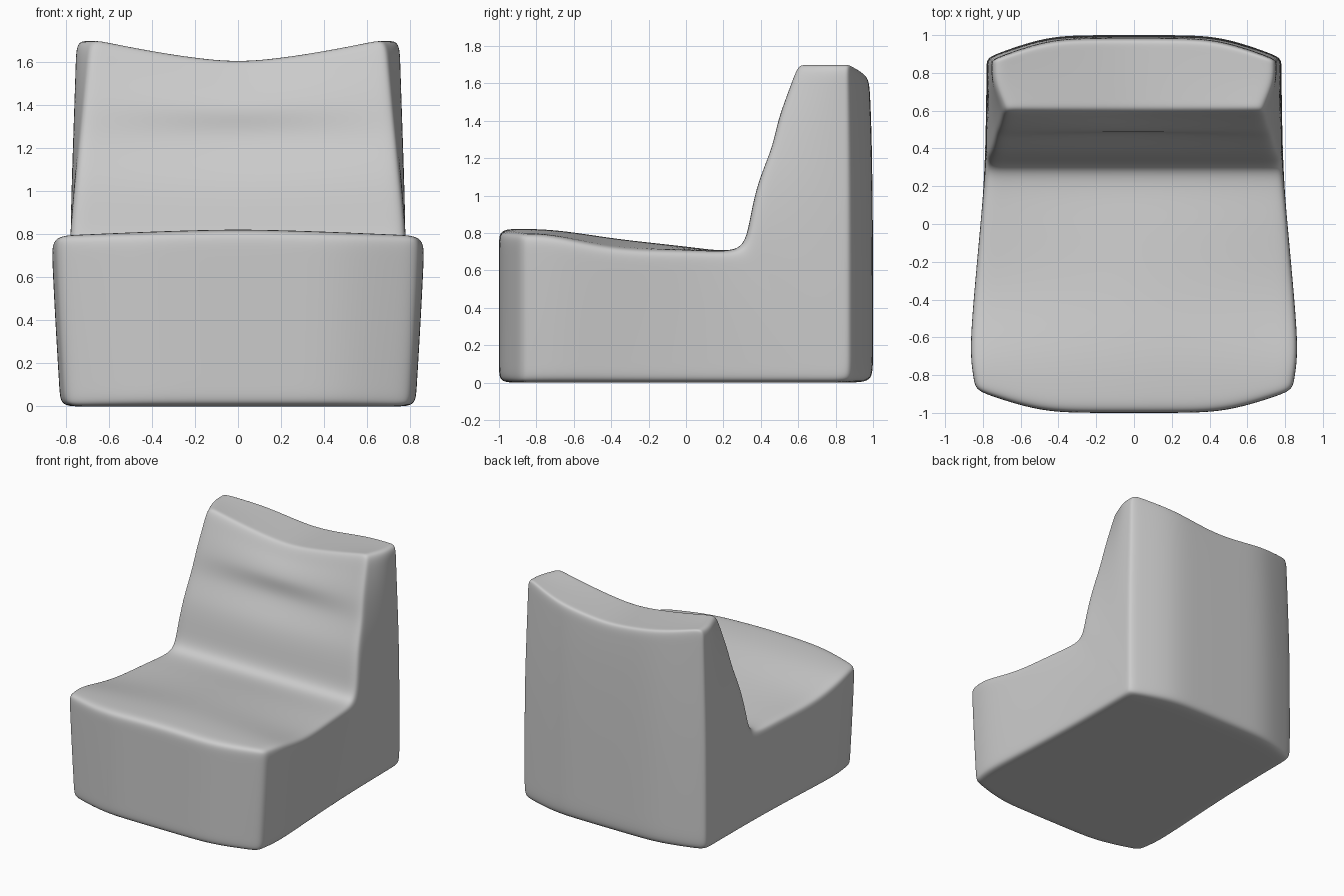
import bpy
import bmesh

cube = bpy.data.objects.get("Cube")
if cube:
    bpy.data.objects.remove(cube, do_unlink=True)

# Ribs swept from the seat front to the backrest top:
# upper y, upper z, lower y, lower z, middle rise, middle push backwards
RIBS = [
    (-1.0, 0.79, -1.0, 0, 0.03, 0),
    (-0.9, 0.795, -0.9, 0, 0.03, 0),
    (-0.68, 0.785, -0.68, 0, 0.035, 0),
    (-0.38, 0.71, -0.38, 0, 0.06, 0),
    (0.0, 0.71, 0.2, 0, 0.02, 0),
    (0.2, 0.70, 0.87, 0, 0, 0),
    (0.31, 0.72, 1.0, 0, 0, 0),
    (0.34, 0.86, 1.0, 0.12, 0, 0),
    (0.38, 1.07, 1.0, 0.8, 0, 0),
    (0.46, 1.26, 0.995, 1.2, 0, 0.045),
    (0.49, 1.40, 0.99, 1.4, -0.02, -0.02),
    (0.56, 1.60, 0.985, 1.6, -0.09, 0),
    (0.60, 1.71, 0.98, 1.71, -0.11, 0),
]
HALF = [0.28, 0.58, 0.88, 1]
ACROSS = [-s for s in reversed(HALF)] + [0] + HALF
DEPTH = [0, 0.1, 0.5, 0.9, 1]
WIDTHS = [(-1, 0.84), (-0.65, 0.875), (0.3, 0.785), (1, 0.78)]


def clamp(v):
    return max(0, min(1, v))


def half_width(y, z, t):
    """Body width: widest near the seat front, narrower at the base and top."""
    for (y0, w0), (y1, w1) in zip(WIDTHS, WIDTHS[1:]):
        if y <= y1:
            w = w0 + (w1 - w0) * (y - y0) / (y1 - y0)
            break
    high = clamp((z - 0.8) / 0.9)
    w -= 0.04 * clamp((0.65 - z) / 0.65) * clamp(0.5 - y)
    return w - 0.03 * high - 0.07 * high * max(0, 1 - 2 * t)


def position(k, i, j):
    ya, za, yb, zb, rise, push = RIBS[k]
    s, t = ACROSS[i], DEPTH[j]
    y, z = ya + (yb - ya) * t, za + (zb - za) * t
    x = s * half_width(y, z, t)
    middle = 1 - abs(s) ** 1.4
    # The crown fades out below the seat but crosses the whole backrest top
    z += rise * middle * (1 if k > 10 else 1 - t)
    bow = 0.12 * max(0, (abs(s) - 0.55) / 0.45) ** 1.2
    bow *= clamp((abs(y) - 0.7) / 0.3)
    y += -bow if y > 0 else bow
    return x, y + push * middle * (1 - t), z


# Cage: the outside of a bent block of cells
size = (len(RIBS), len(ACROSS), len(DEPTH))
bm = bmesh.new()
verts = {}


def vert(key):
    if key not in verts:
        verts[key] = bm.verts.new(position(*key))
    return verts[key]


for axis in range(3):
    a, b = [n for n in range(3) if n != axis]
    for end in (0, size[axis] - 1):
        for p in range(size[a] - 1):
            for q in range(size[b] - 1):
                corners = []
                for dp, dq in ((0, 0), (1, 0), (1, 1), (0, 1)):
                    key = [end] * 3
                    key[a], key[b] = p + dp, q + dq
                    corners.append(vert(tuple(key)))
                bm.faces.new(corners)
bmesh.ops.recalc_face_normals(bm, faces=bm.faces)
for f in bm.faces:
    f.smooth = True

mesh = bpy.data.meshes.new("lounge_chair")
bm.to_mesh(mesh)
bm.free()
chair = bpy.data.objects.new("lounge_chair", mesh)
bpy.context.collection.objects.link(chair)

# Soft upholstered rounding
soft = chair.modifiers.new("soft_rounding", 'SUBSURF')
soft.levels = soft.render_levels = 3

# Upholstery
mat = bpy.data.materials.new("light_grey_fabric")
mat.use_nodes = True
colour = (0.6, 0.6, 0.6, 1)
mat.diffuse_color = colour
mat.node_tree.nodes["Principled BSDF"].inputs["Base Color"].default_value = colour
mesh.materials.append(mat)
